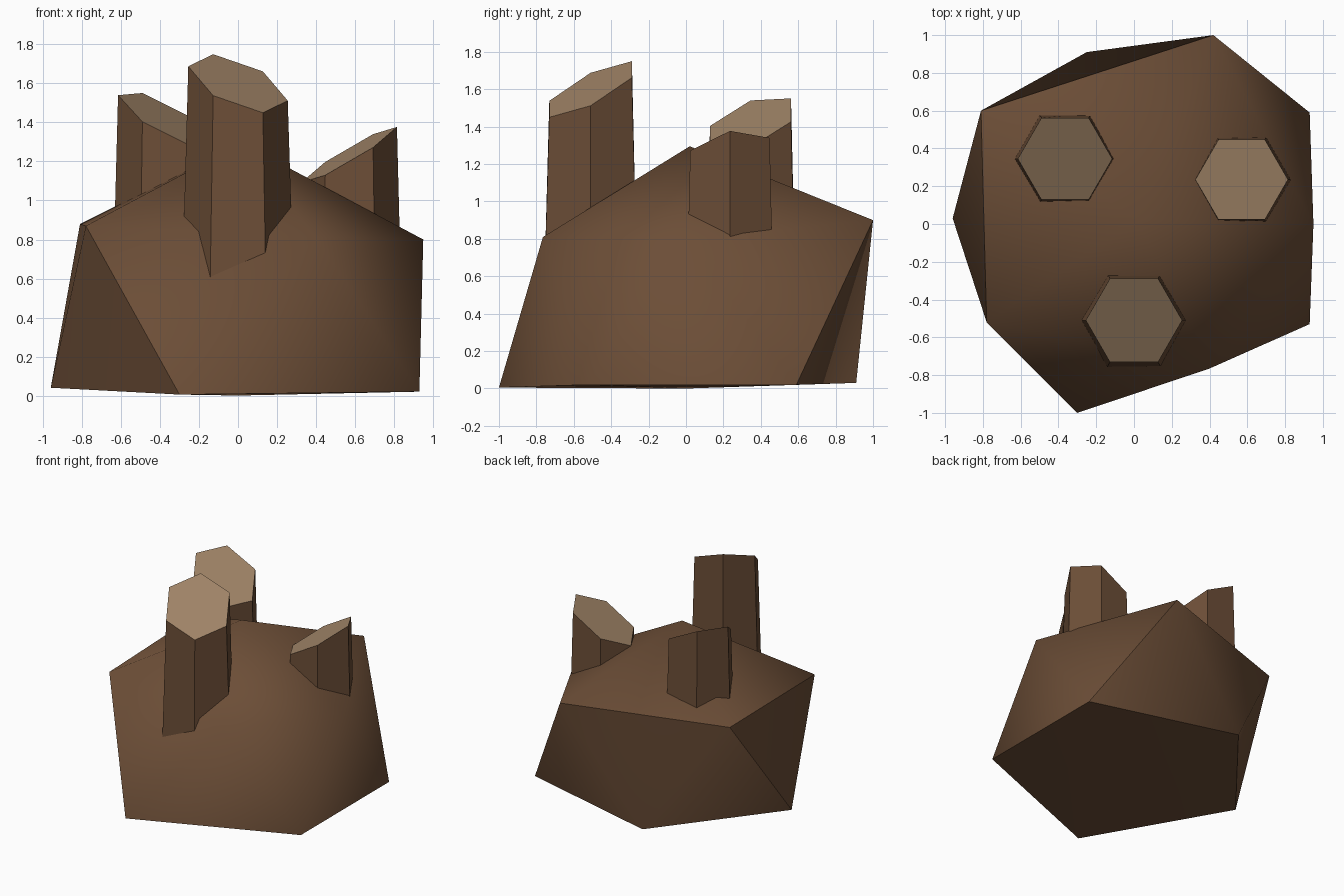
import bpy, bmesh, math

if "Cube" in bpy.data.objects:
    bpy.data.objects.remove(bpy.data.objects["Cube"])


def make_material(name, rgb):
    mat = bpy.data.materials.new(name)
    mat.diffuse_color = (*rgb, 1)
    mat.use_nodes = True
    mat.node_tree.nodes["Principled BSDF"].inputs["Base Color"].default_value = mat.diffuse_color
    return mat


BROWN = make_material("brown", (0.150, 0.076, 0.038))
TAN = make_material("tan", (0.352, 0.231, 0.136))


def finish(bm, name, mats, angle):
    bmesh.ops.recalc_face_normals(bm, faces=bm.faces)
    mesh = bpy.data.meshes.new(name)
    bm.to_mesh(mesh)
    bm.free()
    for mat in mats:
        mesh.materials.append(mat)
    obj = bpy.data.objects.new(name, mesh)
    bpy.context.collection.objects.link(obj)
    bpy.ops.object.select_all(action='DESELECT')
    obj.select_set(True)
    bpy.context.view_layer.objects.active = obj
    bpy.ops.object.shade_smooth_by_angle(angle=math.radians(angle))
    return obj


def boulder():
    # Two staggered rings of five corners, a peak and a flat underside
    upper = [(0.95, 0.0, 0.80), (0.42, 1.0, 0.90), (-0.81, 0.60, 0.88),
             (-0.78, -0.52, 0.87), (0.40, -0.765, 0.81)]
    lower = [(0.93, 0.59, 0.02), (-0.25, 0.91, 0.03), (-0.96, 0.03, 0.04),
             (-0.30, -1.0, 0.005), (0.93, -0.53, 0.02)]
    bm = bmesh.new()
    up = [bm.verts.new(p) for p in upper]
    low = [bm.verts.new(p) for p in lower]
    peak = bm.verts.new((0.02, 0.02, 1.295))
    base = bm.verts.new((0, 0, 0))
    for i in range(5):
        j = (i + 1) % 5
        bm.faces.new((peak, up[i], up[j]))
        bm.faces.new((up[i], low[i], up[j]))
        bm.faces.new((low[i], low[j], up[j]))
        bm.faces.new((base, low[j], low[i]))
    return finish(bm, "boulder", [BROWN], 48)


def column(name, cx, cy, cz, r, slope_x, slope_y, foot=0.4):
    # Tapered six-sided stump with a slanted cap
    bm = bmesh.new()
    top, bottom = [], []
    for i in range(6):
        c, s = math.cos(i * math.pi / 3), math.sin(i * math.pi / 3)
        z = cz + r * c * slope_x + r * s * slope_y
        rb = r + 0.03 * (cz - foot)
        top.append(bm.verts.new((cx + r * c, cy + r * s, z)))
        bottom.append(bm.verts.new((cx + rb * c, cy + rb * s, foot)))
    cap = bm.faces.new(top)
    cap.material_index = 1
    bm.faces.new(bottom[::-1])
    for i in range(6):
        j = (i + 1) % 6
        bm.faces.new((bottom[i], bottom[j], top[j], top[i]))
    return finish(bm, name, [BROWN, TAN], 30)


boulder()
column("front_column", 0.0, -0.51, 1.60, 0.255, -0.345, 0.48)
column("back_left_column", -0.365, 0.345, 1.415, 0.25, -0.50, 0.34)
column("right_column", 0.57, 0.235, 1.235, 0.245, 0.58, 0.16)
